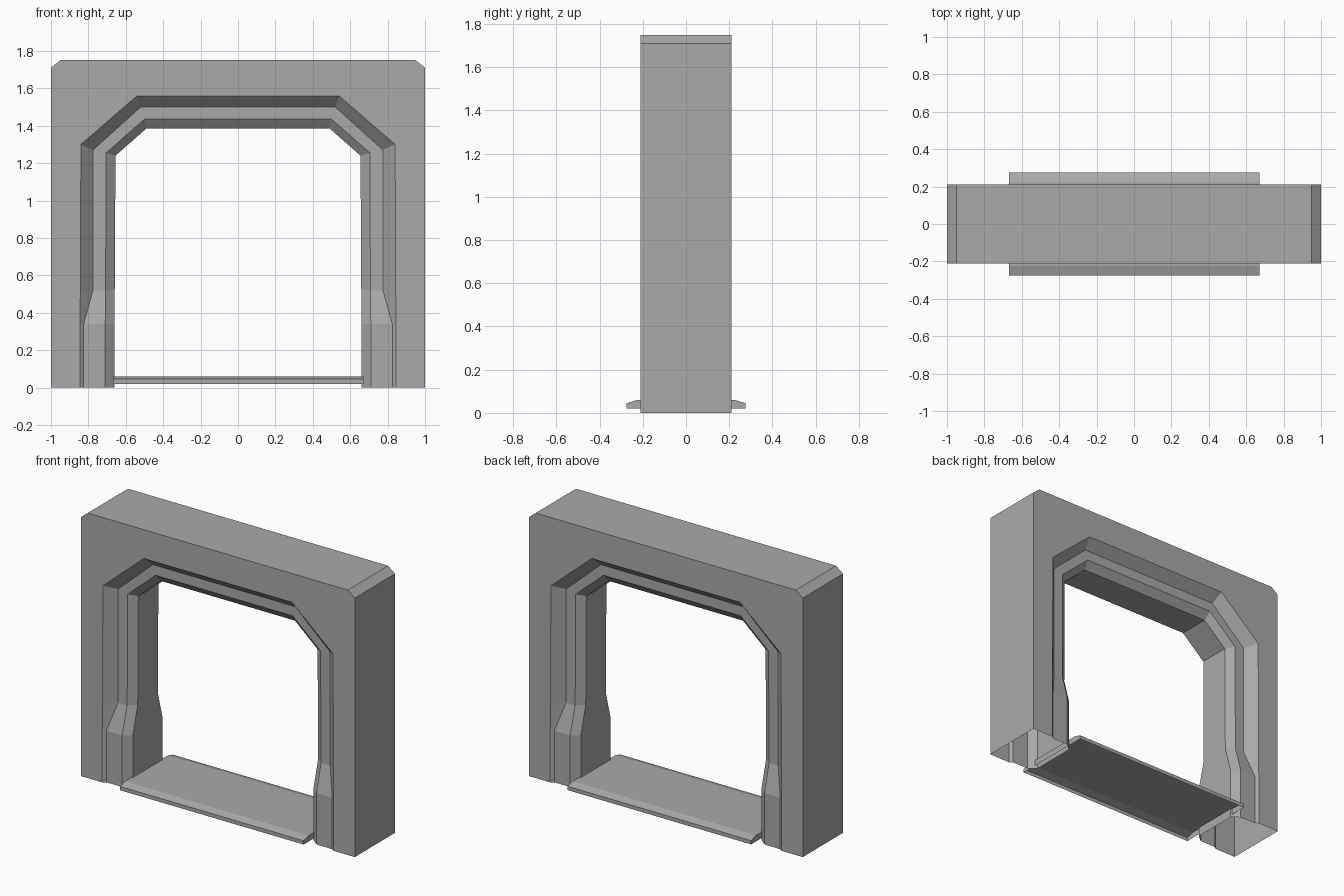
import bpy, bmesh

cube = bpy.data.objects.get("Cube")
if cube:
    bpy.data.objects.remove(cube, do_unlink=True)

grey = bpy.data.materials.new("plain_grey")
grey.use_nodes = True
colour = (0.4, 0.4, 0.4, 1)
grey.diffuse_color = colour
grey.node_tree.nodes["Principled BSDF"].inputs["Base Color"].default_value = colour


def finish(name, bm):
    """Tidy the shell, point its top face upward and make the object."""
    bmesh.ops.recalc_face_normals(bm, faces=bm.faces)
    bm.normal_update()
    top = max(bm.faces, key=lambda f: f.calc_center_median().z)
    if top.normal.z < 0:
        bmesh.ops.reverse_faces(bm, faces=bm.faces)
    bmesh.ops.dissolve_limit(bm, angle_limit=0.002, verts=bm.verts, edges=bm.edges)
    mesh = bpy.data.meshes.new(name)
    bm.to_mesh(mesh)
    bm.free()
    mesh.materials.append(grey)
    obj = bpy.data.objects.new(name, mesh)
    bpy.context.collection.objects.link(obj)
    return obj


# Arch loops: foot x, post x, shoulder (x, z), lintel (x, z), foot depth, post depth
FOOT, KNEE = 0.34, 0.52
arch = [
    (1.0, 1.0, (1.0, 1.71), (0.95, 1.75), 0.21, 0.21),
    (0.845, 0.843, (0.84, 1.30), (0.54, 1.56), 0.21, 0.21),
    (0.825, 0.775, (0.775, 1.27), (0.52, 1.50), 0.195, 0.145),
    (0.71, 0.708, (0.705, 1.255), (0.50, 1.435), 0.195, 0.145),
    (0.66, 0.659, (0.655, 1.24), (0.49, 1.385), 0.155, 0.105),
]


def arch_loop(bm, section, side):
    foot, post, shoulder, lintel, foot_y, post_y = section
    half = [(foot, foot_y, 0), (foot, foot_y, FOOT), (post, post_y, KNEE),
            (shoulder[0], post_y, shoulder[1]), (lintel[0], post_y, lintel[1])]
    pts = half + [(-x, y, z) for x, y, z in reversed(half)]
    return [bm.verts.new((x, side * y, z)) for x, y, z in pts]


# Door frame: open-bottomed shell skinned through the loops, front to back
bm = bmesh.new()
loops = [arch_loop(bm, s, -1) for s in arch]
loops += [arch_loop(bm, s, 1) for s in reversed(arch)]
for i, a in enumerate(loops):
    b = loops[(i + 1) % len(loops)]
    for j in range(len(a) - 1):
        bm.faces.new((a[j], a[j + 1], b[j + 1], b[j]))
finish("door_frame", bm)

# Threshold plate: bevelled cross-section with an open underside
profile = [(-0.275, 0.02), (-0.275, 0.045), (-0.225, 0.06)]
profile += [(-y, z) for y, z in reversed(profile)]
bm = bmesh.new()
ends = [[bm.verts.new((x, y, z)) for y, z in profile] for x in (-0.668, 0.672)]
for j in range(len(profile) - 1):
    bm.faces.new((ends[0][j], ends[0][j + 1], ends[1][j + 1], ends[1][j]))
for end in ends:
    bm.faces.new(end)
finish("threshold", bm)
